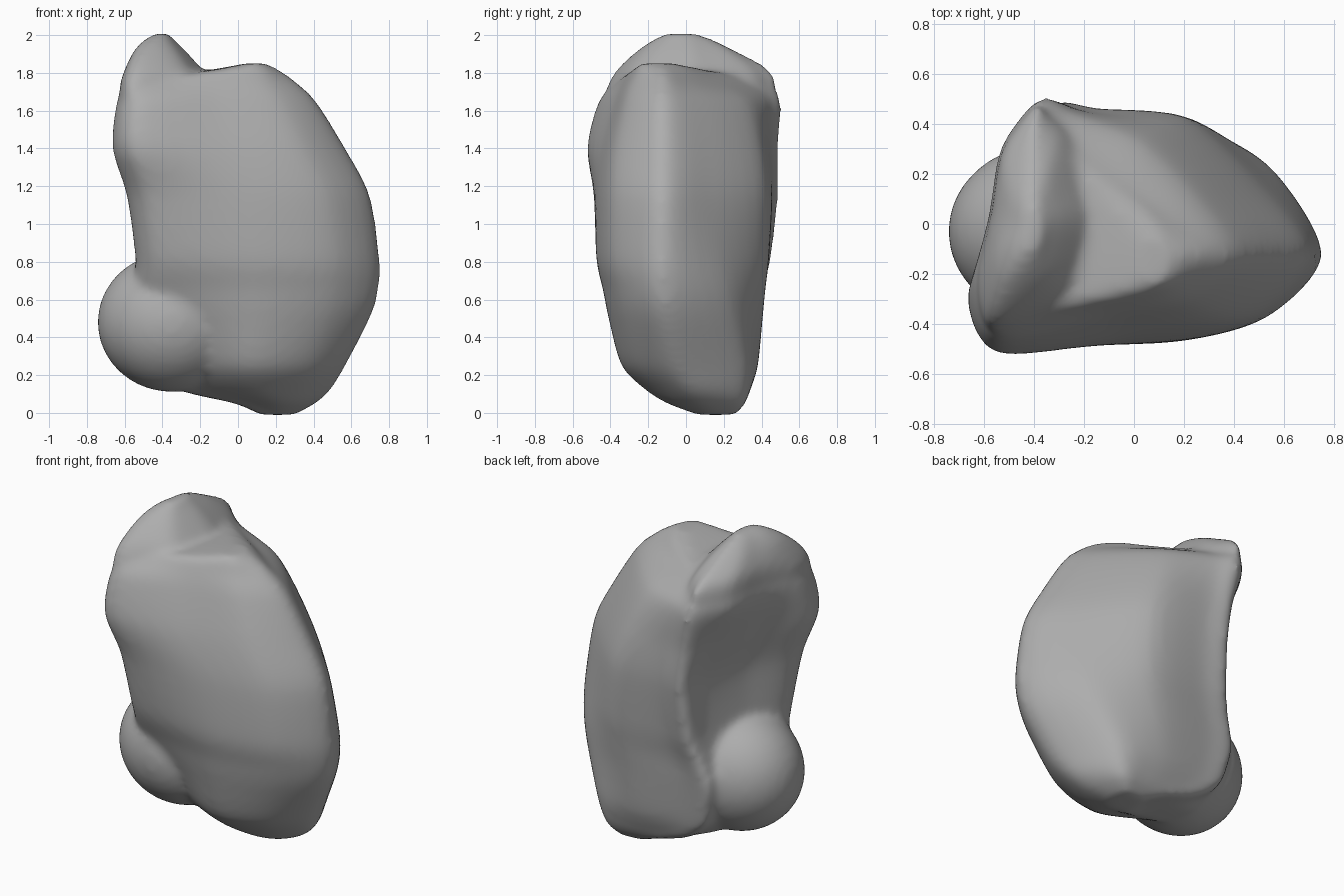
import bpy
import bmesh
from mathutils import Matrix, Vector

cube = bpy.data.objects.get("Cube")
if cube:
    bpy.data.objects.remove(cube, do_unlink=True)


def mix(a, b, t):
    return a + (b - a) * t


def spline(points, steps, closed):
    """Resample a row of vectors with a curve passing through each of them."""
    count = len(points)
    result = []
    for i in range(count if closed else count - 1):
        def pick(k):
            return points[k % count] if closed else points[max(0, min(count - 1, k))]
        p, a, b, n = pick(i - 1), pick(i), pick(i + 1), pick(i + 2)
        start, end = (b - p) * 0.42, (n - a) * 0.42
        for s in range(steps):
            t = s / steps
            ease = t * t * (3 - 2 * t)
            result.append(mix(a, b, ease) + start * (t * (1 - t) ** 2) - end * (t * t * (1 - t)))
    if not closed:
        result.append(points[-1])
    return result


def outline(z, left, hollow, corner, right, front_left, front, back_left, back, tip):
    """Horizontal section of the boulder, starting at its front left edge."""
    # The back right is fuller near the foot, the back left near the crest
    bulge = max(0.47, 0.95 - 0.48 * z)
    flank = mix(0.25, 0.75, min(1, max(0, (z - 1.1) * 2)))
    plan = [
        (left, front_left * 0.55),
        (mix(left, right, 0.1), front_left),
        (mix(left, right, 0.5), front),
        (mix(left, right, 0.82), mix(front, tip, 0.27)),
        (right, tip),
        (mix(corner, right, 0.83), mix(tip, back, bulge)),
        (mix(corner, right, 0.52), back),
        (mix(corner, right, 0.16), mix(back_left, back, 0.3)),
        (corner, back_left),
        (mix(corner, hollow, flank), mix(front_left, back_left, 0.8)),
        (hollow, mix(front_left, back_left, 0.52)),
    ]
    return [Vector((x, y, z)) for x, y in plan]


def loft(bm, sections):
    """Skin a stack of sections into one closed shell."""
    rings = [spline(outline(*row), 5, True) for row in sections]
    columns = [spline(list(column), 4, False) for column in zip(*rings)]
    grid = [[bm.verts.new(p) for p in column] for column in columns]
    for i, column in enumerate(grid):
        following = grid[(i + 1) % len(grid)]
        for j in range(len(column) - 1):
            bm.faces.new((column[j], following[j], following[j + 1], column[j + 1]))
    for end in (0, -1):
        bm.faces.new([column[end] for column in grid])


bm = bmesh.new()

# Main mass with the hollow in its left side
loft(bm, [
    (-.01, .12, .12, .14, .3, .08, .06, .25, .26, .15),
    (.05, -.02, 0, 0, .41, .0, -.1, .3, .31, .08),
    (.12, -.3, -.3, -.2, .49, -.06, -.21, .32, .34, .03),
    (.25, -.45, -.45, -.36, .57, -.15, -.34, .35, .38, -.04),
    (.5, -.54, -.5, -.42, .7, -.28, -.41, .38, .4, -.1),
    (.65, -.55, -.46, -.38, .745, -.35, -.44, .4, .41, -.12),
    (.82, -.545, -.44, -.33, .75, -.42, -.475, .44, .42, -.13),
    (1.15, -.59, -.44, -.31, .7, -.47, -.475, .48, .42, -.13),
    (1.4, -.665, -.52, -.34, .57, -.52, -.45, .48, .39, -.13),
    (1.65, -.64, -.58, -.38, .415, -.46, -.38, .5, .32, -.13),
    (1.76, -.55, -.52, -.38, .3, -.35, -.33, .4, .16, -.13),
    (1.815, -.15, -.15, -.12, .22, -.28, -.28, .12, .04, -.13),
    (1.85, .04, .04, .05, .15, -.22, -.24, -.06, -.06, -.13),
])

# Narrow crest along the left edge
loft(bm, [
    (1.6, -.63, -.56, -.38, -.1, -.44, -.39, .47, .33, 0),
    (1.74, -.625, -.57, -.39, -.13, -.41, -.36, .48, .35, 0),
    (1.83, -.595, -.56, -.4, -.2, -.35, -.32, .43, .32, 0),
    (1.92, -.55, -.52, -.41, -.28, -.25, -.24, .26, .22, 0),
    (1.98, -.49, -.47, -.41, -.34, -.16, -.16, .14, .11, 0),
    (2.01, -.43, -.42, -.4, -.37, -.1, -.1, .06, .05, -.03),
])

# Broad bump low on the left
bump = Matrix.Translation((-.35, -.03, .48)) @ Matrix.Diagonal((.395, .35, .37, 1))
bmesh.ops.create_uvsphere(bm, u_segments=32, v_segments=20, radius=1, matrix=bump)

bmesh.ops.recalc_face_normals(bm, faces=bm.faces)
mesh = bpy.data.meshes.new("boulder")
bm.to_mesh(mesh)
bm.free()
boulder = bpy.data.objects.new("boulder", mesh)
bpy.context.collection.objects.link(boulder)

# Fuse the lumps and wear down their seams
fuse = boulder.modifiers.new("fuse", "REMESH")
fuse.mode = "VOXEL"
fuse.voxel_size = 0.022
fuse.use_smooth_shade = True
wear = boulder.modifiers.new("wear", "SMOOTH")
wear.factor = 0.5
wear.iterations = 12

# Plain grey stone
stone = bpy.data.materials.new("grey_stone")
stone.use_nodes = True
grey = (0.42, 0.42, 0.42, 1)
stone.diffuse_color = grey
stone.node_tree.nodes["Principled BSDF"].inputs["Base Color"].default_value = grey
mesh.materials.append(stone)
